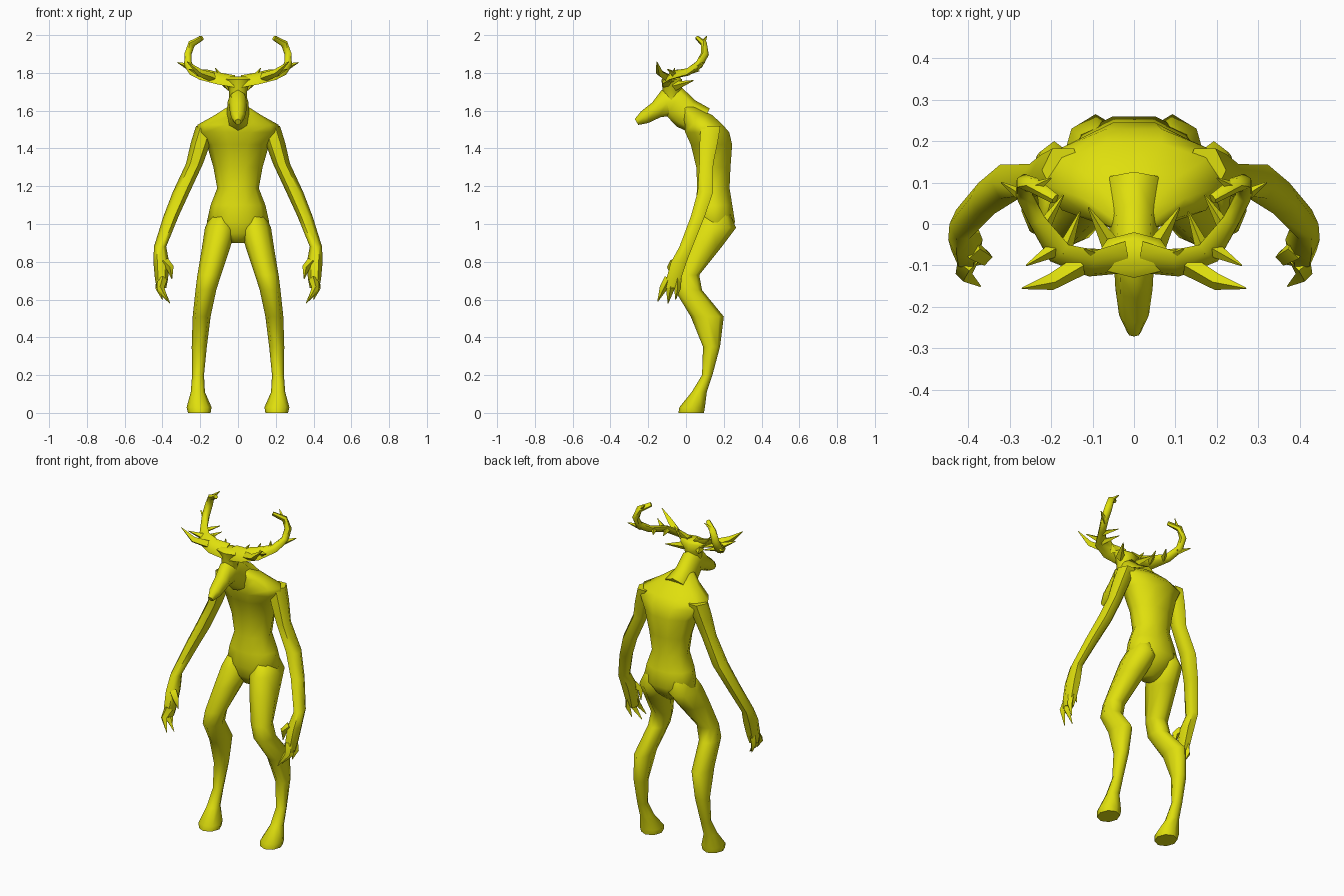
import bpy, bmesh, math
from mathutils import Vector

skin = bpy.data.materials.new("mustard yellow")
skin.diffuse_color = (0.74, 0.74, 0.004, 1)


def finish(name, rings, mirror):
    """Skin a list of equal point rings into one closed part."""
    bm = bmesh.new()
    loops = [[bm.verts.new(p) for p in ring] for ring in rings]
    n = len(loops[0])
    for a, b in zip(loops, loops[1:]):
        for i in range(n):
            j = (i + 1) % n
            bm.faces.new((a[i], a[j], b[j], b[i]))
    bm.faces.new(loops[0])
    bm.faces.new(loops[-1])
    bmesh.ops.recalc_face_normals(bm, faces=bm.faces)
    me = bpy.data.meshes.new(name)
    bm.to_mesh(me)
    bm.free()
    me.materials.append(skin)
    ob = bpy.data.objects.new(name, me)
    bpy.context.collection.objects.link(ob)
    bpy.ops.object.select_all(action='DESELECT')
    ob.select_set(True)
    bpy.context.view_layer.objects.active = ob
    bpy.ops.object.shade_smooth_by_angle(angle=math.radians(60))
    if mirror:
        mod = ob.modifiers.new("mirror", 'MIRROR')
        mod.use_mirror_merge = False
    return ob


def stack(name, sections, n=8, mirror=False):
    """Horizontal rings: (z, x min, x max, y min, y max)."""
    rings = []
    for z, x0, x1, y0, y1 in sections:
        rings.append([((x0 + x1) / 2 + (x1 - x0) / 2 * math.cos(math.tau * i / n),
                       (y0 + y1) / 2 + (y1 - y0) / 2 * math.sin(math.tau * i / n), z)
                      for i in range(n)])
    return finish(name, rings, mirror)


def tube(name, sections, n=6, mirror=False, ref=(0, 0, 1)):
    """Rings across a path: (x, y, z, radius sideways, radius along ref)."""
    pts = [Vector(s[:3]) for s in sections]
    rings = []
    for k, s in enumerate(sections):
        t = (pts[min(k + 1, len(pts) - 1)] - pts[max(k - 1, 0)]).normalized()
        u = t.cross(Vector(ref)).normalized()
        v = u.cross(t)
        rings.append([pts[k] + u * s[3] * math.cos(math.tau * i / n)
                      + v * s[4] * math.sin(math.tau * i / n) for i in range(n)])
    return finish(name, rings, mirror)


def spike(name, base, tip, r, mid=None):
    """Tapered point, optionally bent at mid."""
    path = [(*base, r, r)]
    if mid:
        path.append((*mid, r * 0.8, r * 0.8))
    path.append((*tip, 0.002, 0.002))
    d = Vector(tip) - Vector(base)
    tube(name, path, 4, True, (0, 1, 0) if abs(d.z) > abs(d.y) else (0, 0, 1))


# Hunched torso
stack("torso", [(z, -w, w, a, b) for z, w, a, b in [
    (0.90, 0.04, 0.08, 0.17), (0.95, 0.10, 0.05, 0.23), (1.01, 0.165, 0.04, 0.265),
    (1.10, 0.145, 0.045, 0.25), (1.19, 0.11, 0.055, 0.235), (1.30, 0.13, 0.05, 0.24),
    (1.42, 0.165, 0.02, 0.25), (1.485, 0.215, -0.01, 0.235), (1.525, 0.215, -0.01, 0.20),
    (1.575, 0.125, -0.02, 0.145), (1.62, 0.055, -0.03, 0.06)]], 10)

# Neck, head and snout
tube("neck_and_head", [
    (0, 0.09, 1.54, 0.08, 0.08), (0, 0.00, 1.585, 0.06, 0.085),
    (0, -0.06, 1.645, 0.055, 0.085), (0, -0.10, 1.64, 0.048, 0.075),
    (0, -0.155, 1.605, 0.045, 0.045), (0, -0.22, 1.565, 0.036, 0.036),
    (0, -0.262, 1.54, 0.016, 0.018)], 8)
# Crown carrying the antlers
stack("crown", [(1.64, -0.045, 0.045, -0.12, -0.04), (1.72, -0.05, 0.05, -0.125, -0.02),
                (1.765, -0.09, 0.09, -0.13, -0.02), (1.78, -0.06, 0.06, -0.11, -0.04)])

# Bent legs with raised hocks
stack("leg", [
    (1.06, 0.03, 0.14, 0.08, 0.23), (0.98, 0.01, 0.175, 0.025, 0.265),
    (0.88, 0.04, 0.19, -0.01, 0.19), (0.73, 0.09, 0.215, -0.05, 0.07),
    (0.65, 0.115, 0.225, -0.06, 0.085), (0.51, 0.145, 0.24, 0.025, 0.20),
    (0.35, 0.165, 0.245, 0.09, 0.18), (0.20, 0.18, 0.243, 0.085, 0.14),
    (0.11, 0.175, 0.25, 0.03, 0.11), (0.03, 0.14, 0.272, -0.035, 0.10),
    (0.0, 0.145, 0.265, -0.04, 0.095)], 8, True)

# Long arms
stack("arm", [
    (1.52, 0.12, 0.222, 0.07, 0.19), (1.43, 0.145, 0.25, 0.065, 0.175),
    (1.32, 0.185, 0.275, 0.065, 0.15), (1.17, 0.255, 0.345, 0.055, 0.15),
    (1.04, 0.315, 0.395, 0.02, 0.105), (0.88, 0.38, 0.445, -0.04, 0.04),
    (0.80, 0.365, 0.448, -0.085, 0.01), (0.71, 0.37, 0.44, -0.11, -0.02),
    (0.66, 0.38, 0.43, -0.11, -0.04)], 6, True)
# Clawed fingers and thumb
spike("front_finger", (0.40, -0.09, 0.71), (0.37, -0.15, 0.59), 0.026, (0.41, -0.12, 0.66))
spike("middle_finger", (0.405, -0.07, 0.71), (0.36, -0.095, 0.58), 0.026, (0.41, -0.085, 0.65))
spike("rear_finger", (0.41, -0.045, 0.72), (0.40, -0.055, 0.60), 0.022, (0.42, -0.045, 0.66))
spike("thumb", (0.39, -0.06, 0.80), (0.35, -0.07, 0.71), 0.026, (0.36, -0.08, 0.77))

# Antlers: flat beam sweeping out, back and up
tube("antler_beam", [
    (0.02, -0.08, 1.755, 0.05, 0.025), (0.10, -0.095, 1.77, 0.045, 0.017),
    (0.18, -0.07, 1.79, 0.04, 0.015), (0.235, 0.01, 1.805, 0.025, 0.018),
    (0.265, 0.07, 1.845, 0.022, 0.022), (0.265, 0.10, 1.90, 0.02, 0.022),
    (0.245, 0.095, 1.955, 0.018, 0.02), (0.19, 0.06, 1.985, 0.012, 0.013)],
    6, True, (0.3, -0.6, 0.7))
spike("front_tine", (0.13, -0.10, 1.775), (0.27, -0.155, 1.86), 0.025, (0.20, -0.14, 1.80))
spike("side_tine", (0.19, -0.06, 1.79), (0.26, -0.10, 1.82), 0.02)
spike("outer_tine", (0.255, 0.06, 1.83), (0.32, 0.10, 1.855), 0.02)
spike("inner_tine", (0.17, -0.07, 1.79), (0.13, 0.03, 1.80), 0.02)
spike("rear_tine", (0.22, -0.01, 1.80), (0.17, 0.07, 1.81), 0.018)
spike("tip_tine", (0.235, 0.09, 1.96), (0.20, 0.11, 1.995), 0.014)
# Ears and small horns
spike("ear", (0.05, -0.06, 1.73), (0.11, 0.04, 1.76), 0.025)
spike("small_horn", (0.08, -0.08, 1.76), (0.12, -0.06, 1.825), 0.02)
